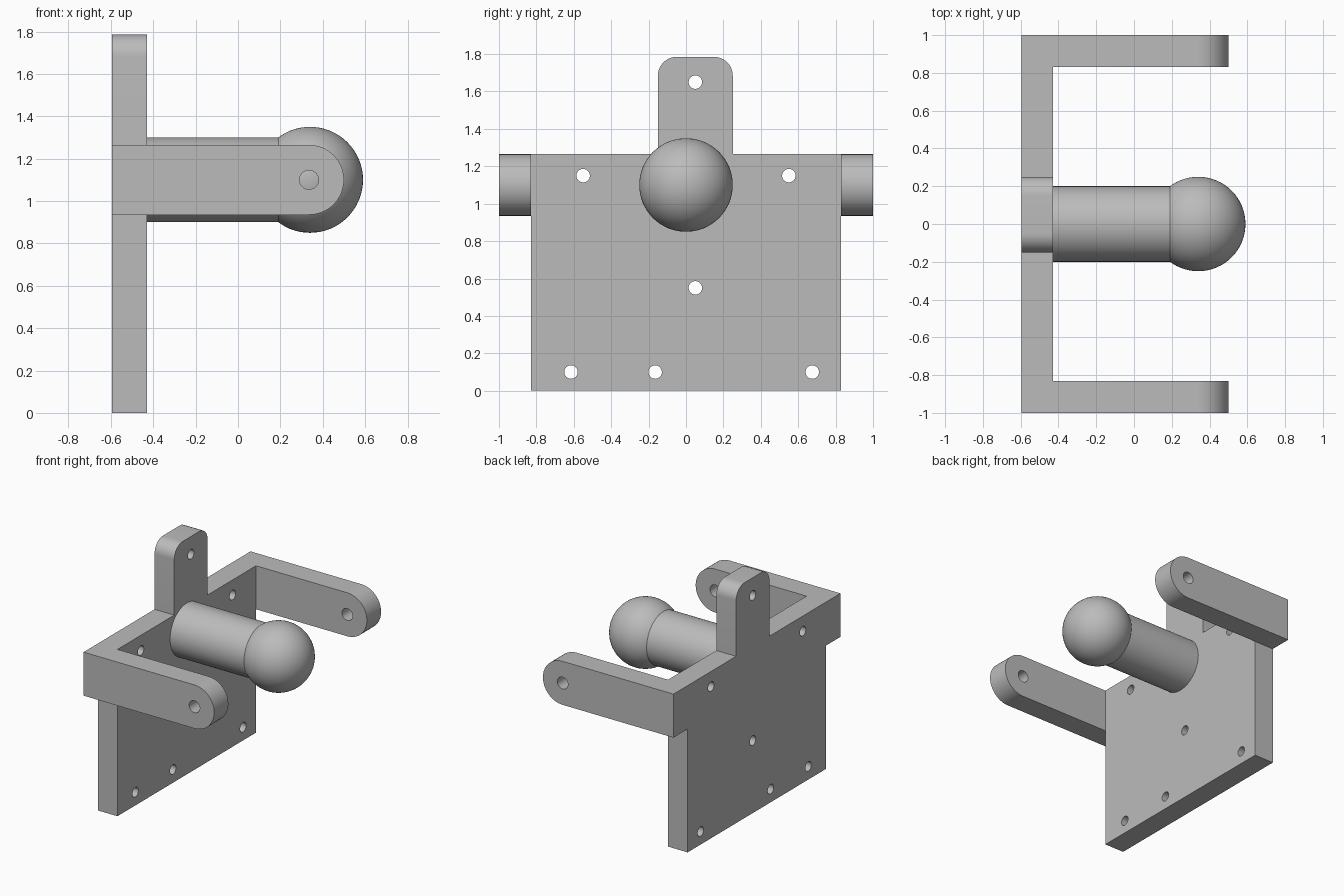
import bpy
import bmesh
from math import cos, sin, pi, radians
from mathutils import Vector, Matrix

if "Cube" in bpy.data.objects:
    bpy.data.objects.remove(bpy.data.objects["Cube"], do_unlink=True)

grey = bpy.data.materials.new("plain grey")
grey.use_nodes = True
colour = (0.5, 0.5, 0.5, 1)
grey.diffuse_color = colour
grey.node_tree.nodes["Principled BSDF"].inputs["Base Color"].default_value = colour

BACK, FACE = -0.595, -0.43        # plate thickness along x
INNER, OUTER = 0.83, 1.0          # arm thickness along y
ARM_LOW, ARM_TOP = 0.935, 1.265
PIVOT_X, PIVOT_Z = 0.335, 1.1


def activate(obj):
    bpy.ops.object.select_all(action="DESELECT")
    obj.select_set(True)
    bpy.context.view_layer.objects.active = obj


def finish(obj):
    obj.data.materials.clear()
    obj.data.materials.append(grey)
    activate(obj)
    bpy.ops.object.shade_smooth_by_angle(angle=radians(30))


def arc(u, v, radius, start, end, steps):
    """Points of an arc, angles in degrees."""
    angles = [radians(start + (end - start) * i / steps) for i in range(steps + 1)]
    return [(u + radius * cos(a), v + radius * sin(a)) for a in angles]


def prism(name, points, depth):
    """Extrude a closed outline of 3D points along a vector."""
    bm = bmesh.new()
    face = bm.faces.new([bm.verts.new(p) for p in points])
    extruded = bmesh.ops.extrude_face_region(bm, geom=[face])["geom"]
    moved = [e for e in extruded if isinstance(e, bmesh.types.BMVert)]
    bmesh.ops.translate(bm, verts=moved, vec=Vector(depth))
    bmesh.ops.recalc_face_normals(bm, faces=bm.faces)
    mesh = bpy.data.meshes.new(name)
    bm.to_mesh(mesh)
    bm.free()
    obj = bpy.data.objects.new(name, mesh)
    bpy.context.collection.objects.link(obj)
    return obj


def drill(obj, centres, radius, axis):
    """Cut round through holes along an axis."""
    turn = Vector((0, 0, 1)).rotation_difference(Vector(axis)).to_matrix().to_4x4()
    bm = bmesh.new()
    for centre in centres:
        bmesh.ops.create_cone(bm, cap_ends=True, segments=32, radius1=radius,
                              radius2=radius, depth=0.5,
                              matrix=Matrix.Translation(centre) @ turn)
    mesh = bpy.data.meshes.new("hole_cutter")
    bm.to_mesh(mesh)
    bm.free()
    cutter = bpy.data.objects.new("hole_cutter", mesh)
    cutter.hide_render = True
    bpy.context.collection.objects.link(cutter)
    mod = obj.modifiers.new("holes", "BOOLEAN")
    mod.operation = "DIFFERENCE"
    mod.solver = "EXACT"
    mod.object = cutter
    activate(obj)
    bpy.ops.object.modifier_apply(modifier=mod.name)
    bpy.data.objects.remove(cutter, do_unlink=True)


# Back plate with its rounded upright tab
outline = [(-INNER, 0), (INNER, 0), (INNER, ARM_TOP), (0.25, ARM_TOP)]
outline += arc(0.15, 1.685, 0.1, 0, 90, 12)
outline += arc(-0.05, 1.685, 0.1, 90, 180, 12)
outline += [(-0.15, ARM_TOP), (-INNER, ARM_TOP)]
plate = prism("back_plate", [(BACK, y, z) for y, z in outline], (FACE - BACK, 0, 0))
screw_holes = [(0.05, 1.65), (-0.55, 1.15), (0.55, 1.15), (0.05, 0.55),
               (-0.615, 0.1), (-0.165, 0.1), (0.675, 0.1)]
drill(plate, [(BACK, y, z) for y, z in screw_holes], 0.036, (1, 0, 0))
finish(plate)

# Side arms with rounded ends and pivot holes
half = (ARM_TOP - ARM_LOW) / 2
outline = [(BACK, ARM_TOP), (BACK, ARM_LOW)]
outline += arc(PIVOT_X, PIVOT_Z, half, -90, 90, 32)
for name, side in (("right_arm", -1), ("left_arm", 1)):
    arm = prism(name, [(x, side * INNER, z) for x, z in outline],
                (0, side * (OUTER - INNER), 0))
    drill(arm, [(PIVOT_X, side * OUTER, PIVOT_Z)], 0.045, (0, 1, 0))
    finish(arm)

# Central post and ball
tip = 0.25
bpy.ops.mesh.primitive_cylinder_add(vertices=64, radius=0.2, depth=tip - FACE,
                                    location=((tip + FACE) / 2, 0, PIVOT_Z),
                                    rotation=(0, pi / 2, 0))
post = bpy.context.object
post.name = "post"
finish(post)

bpy.ops.mesh.primitive_uv_sphere_add(segments=64, ring_count=32, radius=0.25,
                                     location=(0.34, 0, PIVOT_Z))
ball = bpy.context.object
ball.name = "ball"
finish(ball)
